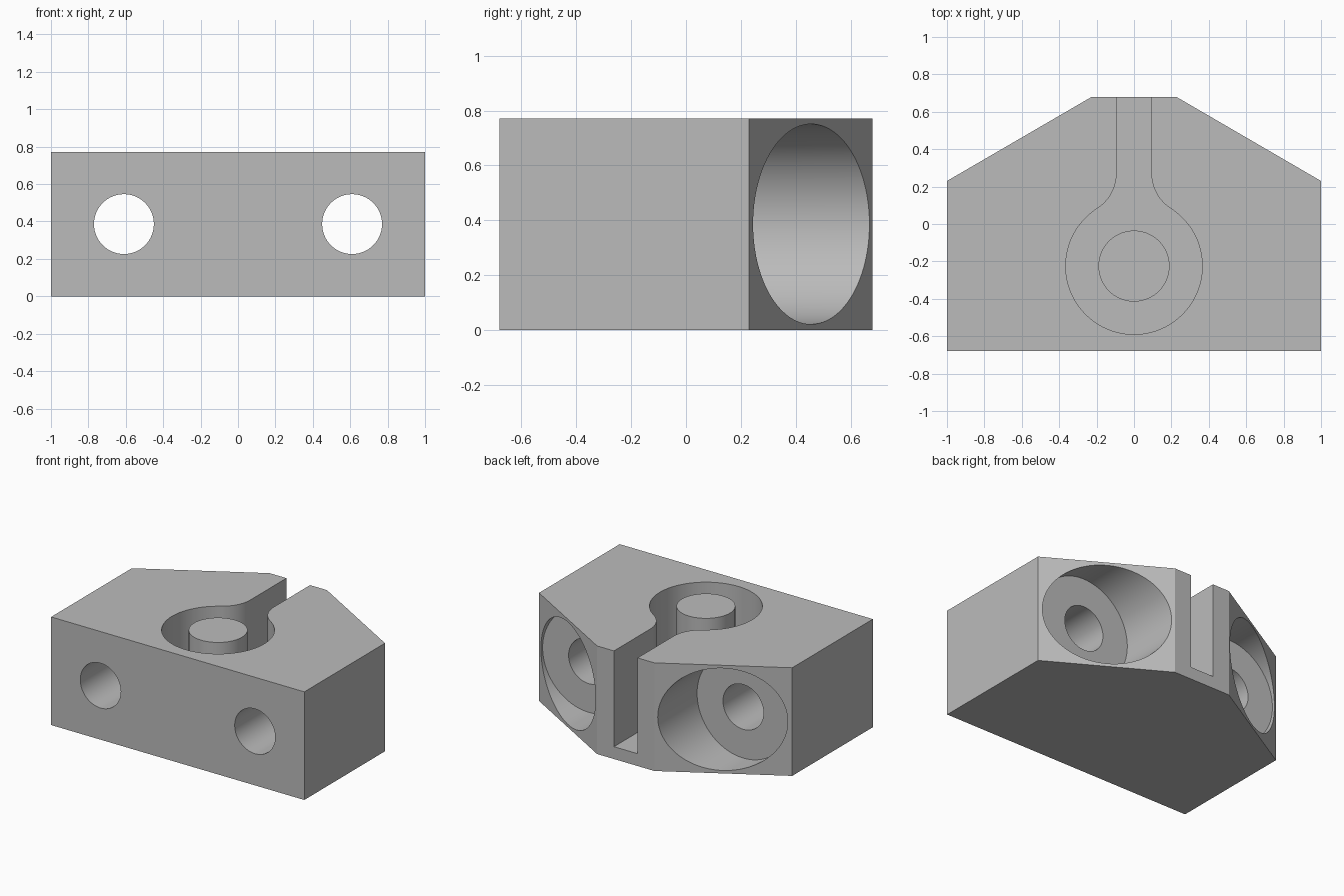
import bpy, bmesh, math

default = bpy.data.objects.get("Cube")
if default:
    bpy.data.objects.remove(default, do_unlink=True)

HEIGHT = 0.772
MID = HEIGHT / 2
POCKET_Y, POCKET_R = -0.225, 0.365
BOSS_R = 0.19
SLOT_HALF, FILLET_R = 0.093, 0.225
POCKET_FLOOR = 0.088
BOLT_X, BOLT_R, BORE_R, BORE_FLOOR = 0.61, 0.16, 0.365, 0.225

grey = bpy.data.materials.new("plain grey")
grey.use_nodes = True
grey.diffuse_color = (0.5, 0.5, 0.5, 1)
grey.node_tree.nodes["Principled BSDF"].inputs["Base Color"].default_value = (0.5, 0.5, 0.5, 1)


def prism(name, outline, z0, z1):
    """Extrude a closed xy outline from z0 up to z1."""
    bm = bmesh.new()
    face = bm.faces.new([bm.verts.new((x, y, z0)) for x, y in outline])
    top = bmesh.ops.extrude_face_region(bm, geom=[face])["geom"]
    verts = [v for v in top if isinstance(v, bmesh.types.BMVert)]
    bmesh.ops.translate(bm, verts=verts, vec=(0, 0, z1 - z0))
    bmesh.ops.recalc_face_normals(bm, faces=bm.faces)
    mesh = bpy.data.meshes.new(name)
    bm.to_mesh(mesh)
    bm.free()
    mesh.materials.append(grey)
    obj = bpy.data.objects.new(name, mesh)
    bpy.context.collection.objects.link(obj)
    return obj


def arc(cx, cy, r, start, end, steps):
    angles = [start + (end - start) * i / steps for i in range(steps + 1)]
    return [(cx + r * math.cos(a), cy + r * math.sin(a)) for a in angles]


def circle(cx, cy, r, steps=96):
    return arc(cx, cy, r, 0, math.tau, steps)[:-1]


def bore(name, x, r, y0, y1):
    """Round cutter running along y, centred at mid height."""
    obj = prism(name, circle(0, 0, r), y0, y1)
    obj.rotation_euler.x = -math.pi / 2
    obj.location = (x, 0, MID)
    return obj


def cut(target, cutter):
    """Subtract the cutter for good and remove it."""
    bpy.context.view_layer.update()
    mod = target.modifiers.new("cut", 'BOOLEAN')
    mod.operation, mod.solver, mod.object = 'DIFFERENCE', 'EXACT', cutter
    bpy.context.view_layer.objects.active = target
    bpy.ops.object.modifier_apply(modifier=mod.name)
    bpy.data.objects.remove(cutter, do_unlink=True)


# Block with a tapered back
half = [(1, -0.68), (1, 0.23), (0.226, 0.68)]
block = prism("clamp_block", half + [(-x, y) for x, y in reversed(half)], 0, HEIGHT)

# Keyhole pocket: round well, filleted neck and slot open at the back
fx = SLOT_HALF + FILLET_R
rise = math.sqrt((POCKET_R + FILLET_R) ** 2 - fx ** 2)
neck = math.atan2(rise, fx)
right = arc(0, POCKET_Y, POCKET_R, -math.pi / 2, neck, 48)
right += arc(fx, POCKET_Y + rise, FILLET_R, neck + math.pi, math.pi, 16)[1:]
right.append((SLOT_HALF, 0.9))
left = [(-x, y) for x, y in reversed(right[1:])]
keyhole = prism("keyhole_cutter", right + left, POCKET_FLOOR, HEIGHT + 0.2)

# Central post is left standing inside the well, flush with the top
cut(keyhole, prism("post_cutter", circle(0, POCKET_Y, BOSS_R), -0.1, HEIGHT + 0.4))
cut(block, keyhole)

# Bolt holes through the front, counterbored from the sloping back faces
for side in (-1, 1):
    cut(block, bore("counterbore_cutter", side * BOLT_X, BORE_R, BORE_FLOOR, 1))
    cut(block, bore("bolt_hole_cutter", side * BOLT_X, BOLT_R, -1, 1))

bpy.ops.object.select_all(action='DESELECT')
block.select_set(True)
bpy.context.view_layer.objects.active = block
bpy.ops.object.shade_smooth_by_angle(angle=math.radians(25))
